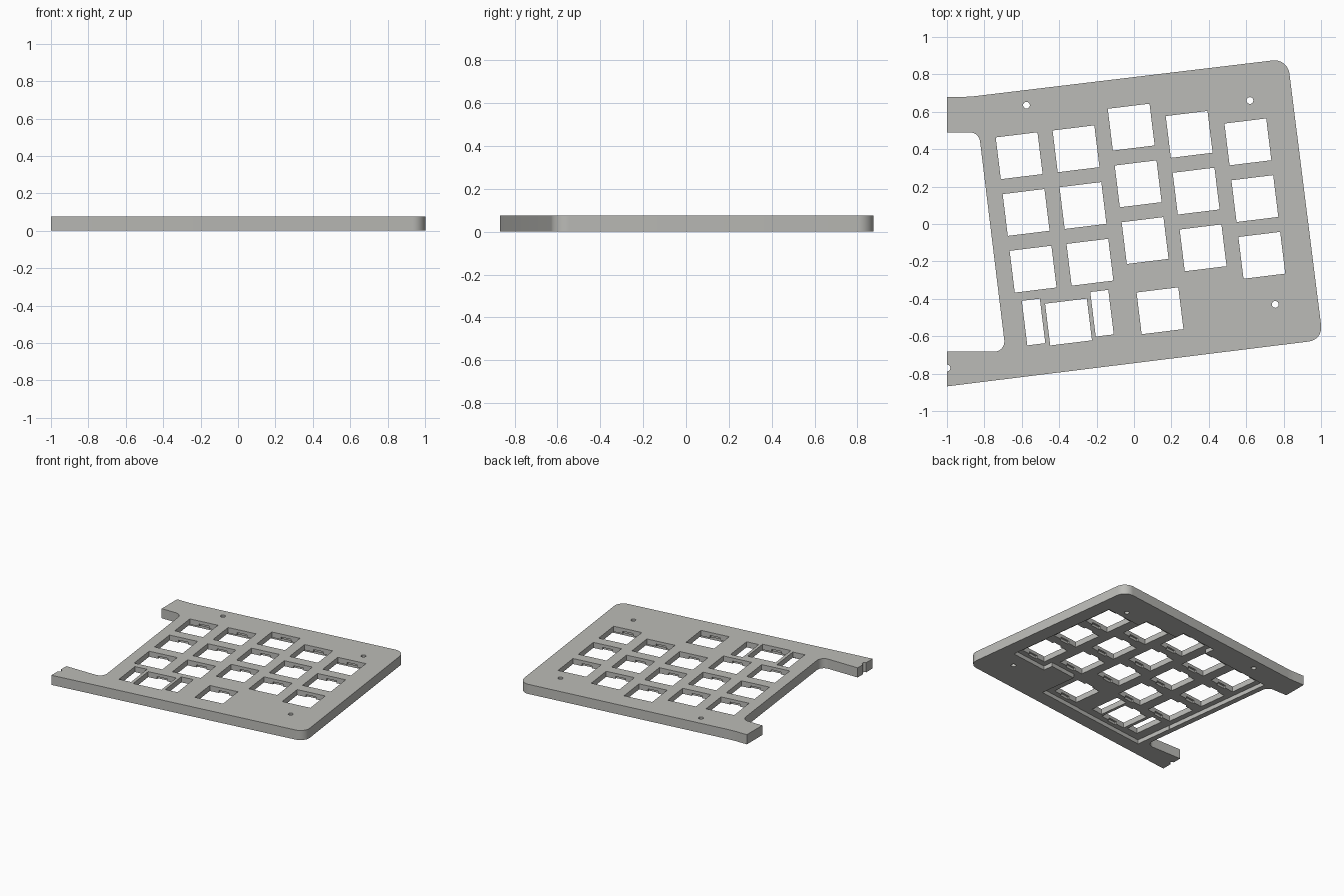
import bpy, bmesh, math
from mathutils import Matrix, Vector

if "Cube" in bpy.data.objects:
    bpy.data.objects.remove(bpy.data.objects["Cube"])

TILT = math.radians(7.0)
T = 0.075            # plate thickness
POCKET = 0.032       # depth of the recess in the underside
PITCH = 0.306        # key spacing
HOLE = 0.225         # switch opening

grey = bpy.data.materials.new("warm_grey")
grey.diffuse_color = (0.50, 0.50, 0.475, 1)
grey.use_nodes = True
grey.node_tree.nodes["Principled BSDF"].inputs["Base Color"].default_value = grey.diffuse_color


def fillet(points):
    """Outline from (x, y, radius) corners, rounding those with a radius."""
    out = []
    n = len(points)
    for i, (x, y, r) in enumerate(points):
        p = Vector((x, y))
        if r == 0:
            out.append(p)
            continue
        a = (Vector(points[i - 1][:2]) - p).normalized()
        b = (Vector(points[(i + 1) % n][:2]) - p).normalized()
        half = a.angle(b) / 2
        c = p + (a + b).normalized() * (r / math.sin(half))
        s = p + a * (r / math.tan(half)) - c
        e = p + b * (r / math.tan(half)) - c
        sweep = s.angle_signed(e)
        for k in range(11):
            out.append(c + Matrix.Rotation(-sweep * k / 10, 2) @ s)
    return out


def add_box(bm, centre, w, d, z0, z1):
    """Box turned with the key grid."""
    m = (Matrix.Translation((centre[0], centre[1], (z0 + z1) / 2))
         @ Matrix.Rotation(TILT, 4, 'Z') @ Matrix.Diagonal((w, d, z1 - z0, 1)))
    bmesh.ops.create_cube(bm, size=1, matrix=m)


def make_object(name, bm):
    bmesh.ops.recalc_face_normals(bm, faces=bm.faces)
    mesh = bpy.data.meshes.new(name)
    bm.to_mesh(mesh)
    bm.free()
    mesh.materials.append(grey)
    ob = bpy.data.objects.new(name, mesh)
    bpy.context.collection.objects.link(ob)
    return ob


def cut(target, name, bm):
    cutter = make_object(name, bm)
    cutter.hide_render = True
    mod = target.modifiers.new(name, 'BOOLEAN')
    mod.operation, mod.solver, mod.use_self = 'DIFFERENCE', 'EXACT', True
    mod.object = cutter
    bpy.context.view_layer.objects.active = target
    bpy.ops.object.modifier_apply(modifier=name)
    bpy.data.objects.remove(cutter)


# Plate outline with two arms on the left
outline = fillet([
    (-1, 0.68, 0), (-0.88, 0.68, 0.6), (0.821, 0.884, 0.08), (1.01, -0.619, 0.075),
    (-1, -0.868, 0), (-1, -0.683, 0), (-0.686, -0.683, 0.055),
    (-0.829, 0.49, 0.055), (-1, 0.49, 0)])
bm = bmesh.new()
face = bm.faces.new([bm.verts.new((p.x, p.y, 0)) for p in outline])
ext = bmesh.ops.extrude_face_region(bm, geom=[face])
bmesh.ops.translate(bm, vec=(0, 0, T),
                    verts=[v for v in ext['geom'] if isinstance(v, bmesh.types.BMVert)])
plate = make_object("switch_plate", bm)

# Key centres: five staggered columns of three, and two thumb keys
step = Vector((math.sin(TILT), -math.cos(TILT))) * 0.3055
tops = [(-0.614, 0.365), (-0.310, 0.402), (-0.015, 0.518), (0.295, 0.479), (0.609, 0.439)]
keys = [Vector(t) + step * r for t in tops for r in range(3)]
wide_key, thumb_key = Vector((-0.350, -0.524)), Vector((0.139, -0.464))

# Recess under the keys
bm = bmesh.new()
for k in keys:
    add_box(bm, k, PITCH + 0.006, PITCH + 0.006, -0.05, POCKET)
add_box(bm, wide_key, PITCH * 2 + 0.005, PITCH + 0.004, -0.05, POCKET)
add_box(bm, thumb_key - step * 0.13, PITCH * 1.25 + 0.005, PITCH + 0.08, -0.05, POCKET)
cut(plate, "recess", bm)

# Switch openings with clip notches, and stabiliser slots
bm = bmesh.new()
for k in keys + [wide_key, thumb_key]:
    add_box(bm, k, HOLE, HOLE, -0.1, 0.2)
    add_box(bm, k, 0.08, HOLE + 0.028, -0.09, 0.051)
for c in ((-0.537, -0.524), (-0.171, -0.477)):
    add_box(bm, c, 0.097, 0.24, -0.1, 0.2)
cut(plate, "openings", bm)

# Screw holes, one of them halved by the arm's end
bm = bmesh.new()
for x, y in ((-0.575, 0.635), (0.62, 0.66), (0.755, -0.43), (-1.0, -0.77)):
    bmesh.ops.create_cone(bm, cap_ends=True, segments=24, radius1=0.018, radius2=0.018,
                          depth=0.4, matrix=Matrix.Translation((x, y, 0)))
cut(plate, "screw_holes", bm)

# Smooth the rounded corners, keep edges crisp
bpy.ops.object.select_all(action='DESELECT')
plate.select_set(True)
bpy.context.view_layer.objects.active = plate
bpy.ops.object.shade_smooth_by_angle(angle=math.radians(30))
